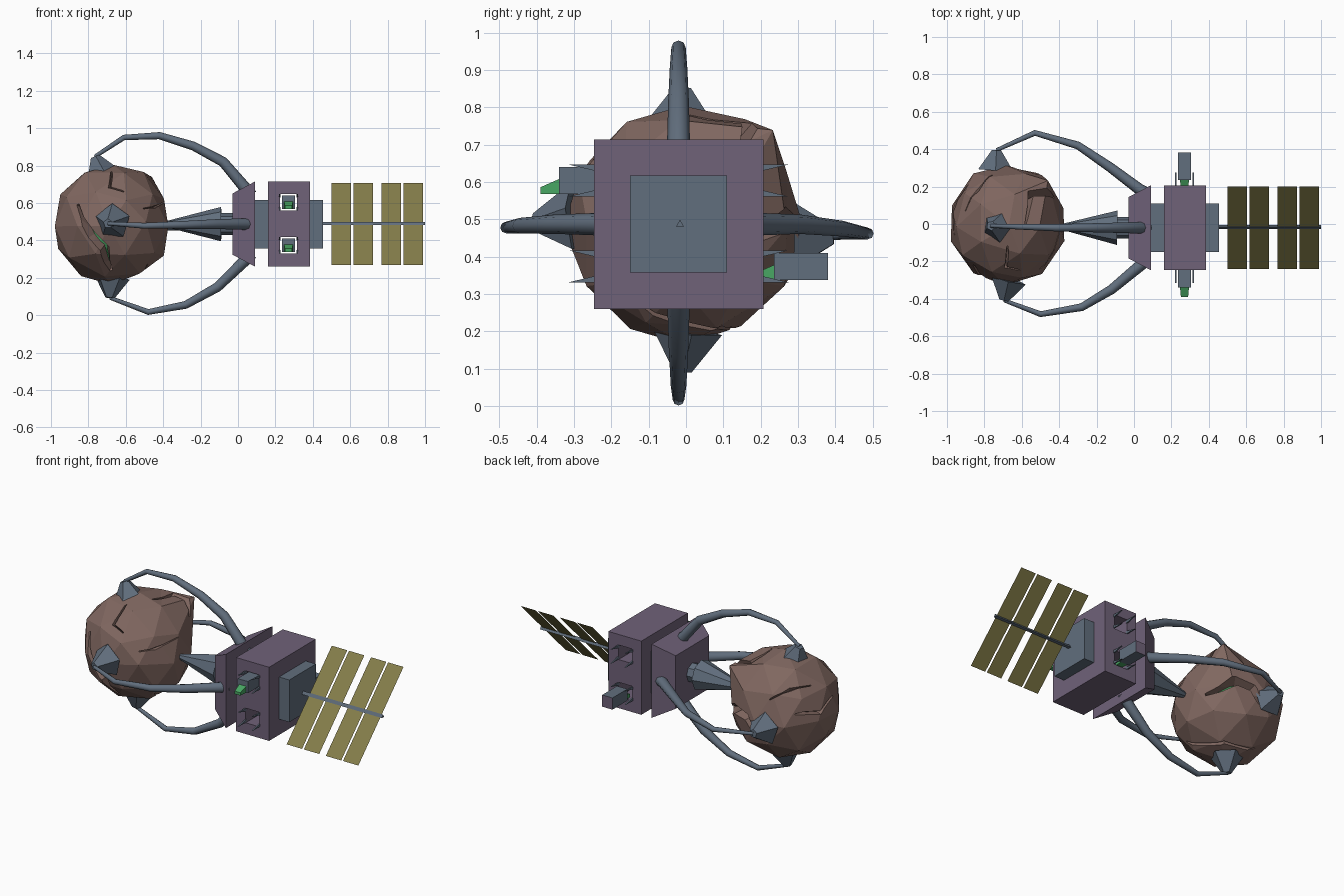
import bpy, bmesh, math, random
from mathutils import Vector, Matrix

if "Cube" in bpy.data.objects:
    bpy.data.objects.remove(bpy.data.objects["Cube"])

random.seed(11)
AX = Vector((0, -0.02, 0.487))           # main axis of the craft (along x)
ROCK = Vector((-0.677, -0.005, 0.485))   # centre of the asteroid


def mat(name, rgb):
    m = bpy.data.materials.new(name)
    lin = [((c / 255 + 0.055) / 1.055) ** 2.4 for c in rgb]
    m.diffuse_color = (*lin, 1)
    m.use_nodes = True
    m.node_tree.nodes["Principled BSDF"].inputs["Base Color"].default_value = m.diffuse_color
    return m


PURPLE = mat("purple hull", (112, 98, 121))
SLATE = mat("slate metal", (97, 110, 125))
BROWN = mat("brown rock", (128, 103, 96))
OLIVE = mat("olive panel", (132, 125, 74))
GREEN = mat("green crystal", (72, 165, 98))


def finish(bm, name, *mats):
    bmesh.ops.recalc_face_normals(bm, faces=bm.faces[:])
    me = bpy.data.meshes.new(name)
    bm.to_mesh(me)
    bm.free()
    ob = bpy.data.objects.new(name, me)
    bpy.context.collection.objects.link(ob)
    for m in mats:
        me.materials.append(m)
    return ob


def box(name, lo, hi, *mats):
    bm = bmesh.new()
    bmesh.ops.create_cube(bm, size=1)
    for v in bm.verts:
        v.co = [(a + b) / 2 + c * (b - a) for a, b, c in zip(lo, hi, v.co)]
    return finish(bm, name, *mats)


def cone(name, a, b, r1, r2, sides, *mats):
    a, b = Vector(a), Vector(b)
    d = b - a
    bm = bmesh.new()
    bmesh.ops.create_cone(bm, cap_ends=True, segments=sides, radius1=r1, radius2=r2, depth=d.length)
    rot = d.to_track_quat('Z', 'Y').to_matrix().to_4x4()
    bm.transform(Matrix.Translation((a + b) / 2) @ rot)
    return finish(bm, name, *mats)


def cut(ob, cutter):
    md = ob.modifiers.new("cut", 'BOOLEAN')
    md.operation, md.solver, md.object = 'DIFFERENCE', 'EXACT', cutter
    bpy.ops.object.select_all(action='DESELECT')
    bpy.context.view_layer.objects.active = ob
    ob.select_set(True)
    bpy.ops.object.modifier_apply(modifier=md.name)
    bpy.data.objects.remove(cutter)


def square(x0, x1, h, name, m):
    return box(name, (x0, AX.y - h, AX.z - h), (x1, AX.y + h, AX.z + h), m)


# asteroid: bumpy low-poly ball with one corner of rock lifted
bm = bmesh.new()
bmesh.ops.create_icosphere(bm, subdivisions=2, radius=1)
aim = Vector((.53, .58, .62)).normalized()
flap = max((v.co.normalized() for v in bm.verts), key=aim.dot)
for v in bm.verts:
    n = v.co.normalized()
    jitter = Vector([random.uniform(-.05, .05) for _ in range(3)])
    v.co = (n + jitter).normalized() * 0.323 * random.uniform(0.965, 1.025)
    if n.dot(flap) > .999:
        v.co = aim * 0.41
bm.transform(Matrix.Translation(ROCK))
rock = finish(bm, "asteroid", BROWN)


# cracks: wedge-shaped cutters that follow short zigzag paths of directions
def crack(path, depth, w):
    bm = bmesh.new()
    pts = [Vector(p).normalized() for p in path]
    rings = []
    for i, p in enumerate(pts):
        t = pts[min(i + 1, len(pts) - 1)] - pts[max(i - 1, 0)]
        side = p.cross(t).normalized() * (w if 0 < i < len(pts) - 1 else w * 0.3)
        rings.append([bm.verts.new(ROCK + q) for q in (p * 0.46 + side, p * 0.46 - side, p * depth)])
    for a, b in zip(rings, rings[1:]):
        for k in range(3):
            bm.faces.new((a[k], a[(k + 1) % 3], b[(k + 1) % 3], b[k]))
    bm.faces.new(rings[0])
    bm.faces.new(rings[-1][::-1])
    bmesh.ops.triangulate(bm, faces=bm.faces[:])
    ob = finish(bm, "crack_cutter")
    ob.hide_render = True
    return ob


CRACKS = [
    ([(-.20, -.24, .12), (-.11, -.29, -.06), (-.035, -.28, -.13), (0, -.2, -.28)], .235, .08),
    ([(.0, -.12, .30), (-.01, -.24, .21), (.07, -.25, .18)], .27, .05),
    ([(.18, -.25, .09), (.25, -.18, .10), (.31, -.02, .13)], .27, .05),
    ([(.10, .0, .31), (.12, .16, .26), (.24, .14, .17)], .27, .05),
    ([(.28, .14, -.05), (.16, .28, .02), (.06, .31, .0), (-.03, .3, -.1)], .235, .08),
    ([(-.31, -.06, .1), (-.31, .08, .04), (-.22, .22, .06)], .265, .06),
    ([(-.08, .28, .14), (-.17, .2, .2), (-.24, .08, .2)], .27, .05),
    ([(.2, -.12, -.22), (.1, .1, -.29), (-.1, .14, -.27)], .27, .05),
]
for path, depth, w in CRACKS:
    cut(rock, crack(path, depth, w))

# green core glimpsed at the bottom of the deepest cracks
bm = bmesh.new()
bmesh.ops.create_icosphere(bm, subdivisions=2, radius=0.262)
bm.transform(Matrix.Translation(ROCK))
finish(bm, "crystal_core", GREEN)


# grabber arms: tapered tubes that end in stubby five-sided claws
def arm(name, pts, claw):
    cu = bpy.data.curves.new(name, 'CURVE')
    cu.dimensions, cu.bevel_depth, cu.bevel_resolution, cu.use_fill_caps = '3D', 1.0, 2, True
    sp = cu.splines.new('POLY')
    sp.points.add(len(pts) - 1)
    for i, (p, q) in enumerate(zip(sp.points, pts)):
        p.co = (*q, 1)
        p.radius = 0.034 + (0.010 - 0.034) * (i / (len(pts) - 1)) ** 1.2
    ob = bpy.data.objects.new(name, cu)
    bpy.context.collection.objects.link(ob)
    bpy.ops.object.select_all(action='DESELECT')
    bpy.context.view_layer.objects.active = ob
    ob.select_set(True)
    bpy.ops.object.convert(target='MESH')
    ob = bpy.context.object
    ob.data.materials.clear()
    ob.data.materials.append(SLATE)
    bpy.ops.object.shade_smooth_by_angle(angle=math.radians(50))
    cone(name + "_claw", claw, pts[-1], 0.098, 0.026, 5, SLATE)


Y, Z = AX.y, AX.z
arm("upper_arm", [(.07, Y, .64), (.03, Y, .69), (-.08, Y, .82), (-.24, Y, .905), (-.42, Y, .96),
                  (-.61, Y + .005, .95), (-.765, -.01, .848)], (-.725, -.015, .745))
arm("lower_arm", [(.07, Y, .33), (.03, Y, .285), (-.11, Y, .15), (-.28, Y, .055), (-.48, Y, .017),
                  (-.685, Y + .01, .093)], (-.675, .0, .20))
arm("back_arm", [(.07, .16, Z), (.03, .185, Z), (-.13, .305, Z), (-.30, .42, .475), (-.53, .487, .462),
                 (-.735, .395, .455)], (-.74, .29, .45))
arm("front_arm", [(.07, -.19, Z), (.03, -.225, Z), (-.12, -.35, Z), (-.28, -.445, .483), (-.50, -.482, .478),
                  (-.695, -.408, .49)], (-.67, -.30, .50))

# central drill and its collar
cone("drill", (-.40, Y + .005, Z), (-.09, Y, Z), 0.012, 0.092, 8, SLATE)
cone("drill_collar", (-.09, Y, Z), (-.02, Y, Z), 0.058, 0.058, 8, SLATE)

# hull: flared front shield, neck, main block, rear block
shield = square(-.03, .09, .227, "front_shield", PURPLE)
for v in shield.data.vertices:
    if v.co.x < 0:
        v.co.y = Y + (v.co.y - Y) * .72
        v.co.z = Z + (v.co.z - Z) * .72
square(.09, .16, .13, "neck", SLATE)
hull = square(.16, .385, .227, "main_block", PURPLE)
square(.385, .455, .13, "rear_block", SLATE)

# two square tunnels through the block, each with a sliding green-tipped gun
for label, zc, y0 in (("upper", .604, -.34), ("lower", .374, .236)):
    h = .045
    cut(hull, box("tunnel_cutter", (.27 - h, -.4, zc - h), (.27 + h, .4, zc + h), PURPLE))
    gun = box(label + "_gun", (.235, y0, zc - .036), (.305, y0 + .145, zc + .036), SLATE, PURPLE)
    for p in gun.data.polygons:
        if p.normal.y > .5:
            p.material_index = 1
    # wedge-shaped green tip
    tip = box(label + "_gun_tip", (.246, y0 - .05, zc - .036), (.294, y0, zc + .004), GREEN)
    for v in tip.data.vertices:
        if v.co.y < y0 - .01:
            v.co.x = .27 + (v.co.x - .27) * .8
            if v.co.z > zc - .02:
                v.co.z -= .022
    # tapered corner prongs around both mouths of the tunnel
    bm = bmesh.new()
    for sy in (-1, 1):
        for sx in (-1, 1):
            for sz in (-1, 1):
                x, z, y = .27 + sx * .052, zc + sz * .043, Y + sy * .22
                base = [bm.verts.new((x - sx * a, y, z - sz * b))
                        for a, b in ((0, 0), (.008, 0), (.008, .018), (0, .018))]
                apex = [bm.verts.new((x - sx * a, Y + sy * .296, z)) for a in (0, .008)]
                bm.faces.new(base)
                bm.faces.new((base[0], base[1], apex[1], apex[0]))
                bm.faces.new((base[2], base[3], apex[0], apex[1]))
                bm.faces.new((base[0], base[3], apex[0]))
                bm.faces.new((base[1], base[2], apex[1]))
    finish(bm, label + "_tunnel_prongs", SLATE)

# rear mast with four paper-thin solar panels tilted 45 degrees
cone("mast", (.45, Y + .004, Z), (1.0, Y + .004, Z), 0.012, 0.012, 3, SLATE)
for i, (x0, x1) in enumerate(((.50, .605), (.617, .722), (.767, .872), (.884, .989))):
    bm = bmesh.new()
    s = .22
    bm.faces.new([bm.verts.new(c) for c in ((x0, Y - s, Z - s), (x1, Y - s, Z - s),
                                            (x1, Y + s, Z + s), (x0, Y + s, Z + s))])
    ob = finish(bm, "solar_panel_%d" % (i + 1), OLIVE)
    if ob.data.polygons[0].normal.z < 0:
        ob.data.flip_normals()
